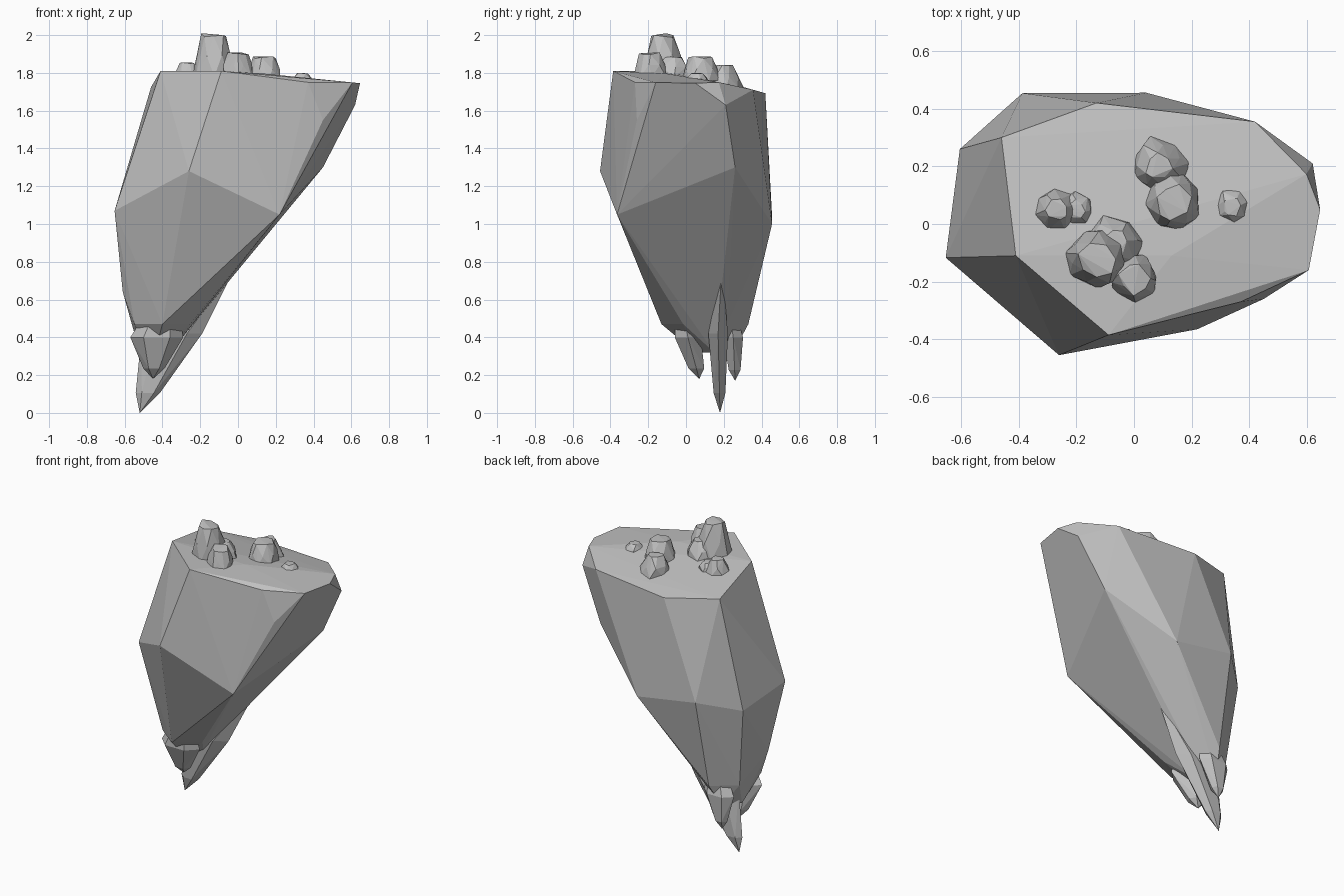
import bpy, bmesh, math, random
from mathutils import Vector

cube = bpy.data.objects.get("Cube")
if cube:
    bpy.data.objects.remove(cube, do_unlink=True)
random.seed(4)

stone = bpy.data.materials.new("stone grey")
stone.use_nodes = True
stone.diffuse_color = (0.53, 0.53, 0.53, 1)
shader = stone.node_tree.nodes["Principled BSDF"]
shader.inputs["Base Color"].default_value = stone.diffuse_color


def chunk(name, points):
    """Flat-faced stone: the convex hull of its corner points."""
    bm = bmesh.new()
    for point in points:
        bm.verts.new(point)
    hull = bmesh.ops.convex_hull(bm, input=bm.verts)
    inside = {item for item in hull["geom_interior"] + hull["geom_unused"]
              if isinstance(item, bmesh.types.BMVert)}
    bmesh.ops.delete(bm, geom=list(inside), context='VERTS')
    bmesh.ops.recalc_face_normals(bm, faces=bm.faces)
    mesh = bpy.data.meshes.new(name)
    bm.to_mesh(mesh)
    bm.free()
    mesh.materials.append(stone)
    obj = bpy.data.objects.new(name, mesh)
    bpy.context.collection.objects.link(obj)


def ring(centre, width, depth, angles):
    """Corners on an ellipse at the given angles in degrees."""
    return [Vector(centre) + Vector((width * math.cos(math.radians(angle)),
                                     depth * math.sin(math.radians(angle)), 0))
            for angle in angles]


def plateau_height(x, y):
    """The top is level at the front left and falls to the back and right."""
    return 1.81 - max(0, x * 0.1, y * 0.28)


def on_plateau(x, y):
    return Vector((x, y, plateau_height(x, y)))


def shard(name, crest, root, width, depth, tip):
    """Hanging splinter: crest in the rock, wide root, narrow shoulder, point."""
    root, tip = Vector(root), Vector(tip)
    corners = range(0, 360, 60)
    shoulder = root.lerp(tip, 0.75)
    chunk(name, [crest] + ring(root, width, depth, corners)
          + ring(shoulder, width * 0.4, depth * 0.6, corners) + [tip])


def pebble(name, x, y, radius, height, waist=0.85, crown=0.5):
    """Small faceted stone from three jittered rings, sunk into the plateau."""
    base = plateau_height(x, y) - 0.03
    points = []
    for level, size in ((0, 1), (0.5, waist), (1, crown)):
        spin = random.uniform(0, 50)
        for corner in ring((x, y, base), radius * size, radius * size,
                           [spin + side * 360 / 7 for side in range(7)]):
            lift = level * (height + 0.03) * random.uniform(0.9, 1)
            nudge = Vector((random.uniform(-1, 1), random.uniform(-1, 1), 0))
            points.append(corner + nudge * radius * 0.1 + Vector((0, 0, lift)))
    chunk(name, points)


# Main rock: plateau rim, belt with high shoulders, narrowing underside
rim = ring((0.1, 0, 0), 0.55, 0.41, (7, 25, 250, 337))
plateau = [on_plateau(corner.x, corner.y) for corner in rim]
plateau += [on_plateau(x, y) for x, y in (
    (-0.41, -0.11), (-0.46, 0.3), (-0.13, 0.42), (0.42, 0.355), (0.13, -0.11))]
plateau.append((0.37, -0.27, 1.75))
belt = ring((-0.18, 0.01, 1.07), 0.49, 0.49, (115, 195))
belt += ring((-0.18, 0.01, 1), 0.49, 0.5, (63, 150))
shoulders = [(0.62, 0.21, 1.63), (0.45, -0.26, 1.55), (0.45, 0.26, 1.3),
             (-0.26, -0.455, 1.28), (0.22, -0.365, 1.05)]
underside = ring((-0.4, 0.1, 0.47), 0.17, 0.23, range(30, 390, 60))
underside += ring((-0.44, 0.15, 0.32), 0.08, 0.1, range(0, 360, 90))
underside += [(0, 0.21, 0.8), (-0.1, -0.17, 0.7), (-0.61, 0, 0.64)]
chunk("main_rock", plateau + belt + shoulders + underside)

# Jagged splinters hanging from the underside
shard("long_shard", (-0.01, 0.19, 0.78), (-0.35, 0.17, 0.42), 0.16, 0.06,
      (-0.52, 0.18, 0))
shard("front_shard", (-0.35, -0.05, 0.75), (-0.43, 0.01, 0.4), 0.14, 0.08,
      (-0.45, 0.07, 0.18))
shard("back_shard", (-0.35, 0.2, 0.75), (-0.42, 0.25, 0.4), 0.11, 0.06,
      (-0.45, 0.26, 0.17))

# Stones on the plateau
pebble("tall_stone", -0.13, -0.12, 0.11, 0.2, crown=0.55)
pebble("tall_stone_foot", -0.07, -0.07, 0.1, 0.08)
pebble("front_stone", 0, -0.19, 0.085, 0.1, crown=0.6)
pebble("side_stone", -0.27, 0.05, 0.08, 0.06, waist=0.7)
pebble("side_stone_foot", -0.2, 0.05, 0.06, 0.02)
pebble("back_stone", 0.09, 0.2, 0.1, 0.09)
pebble("middle_stone", 0.135, 0.075, 0.1, 0.1, crown=0.6)
pebble("low_stone", 0.34, 0.06, 0.065, 0.025)
